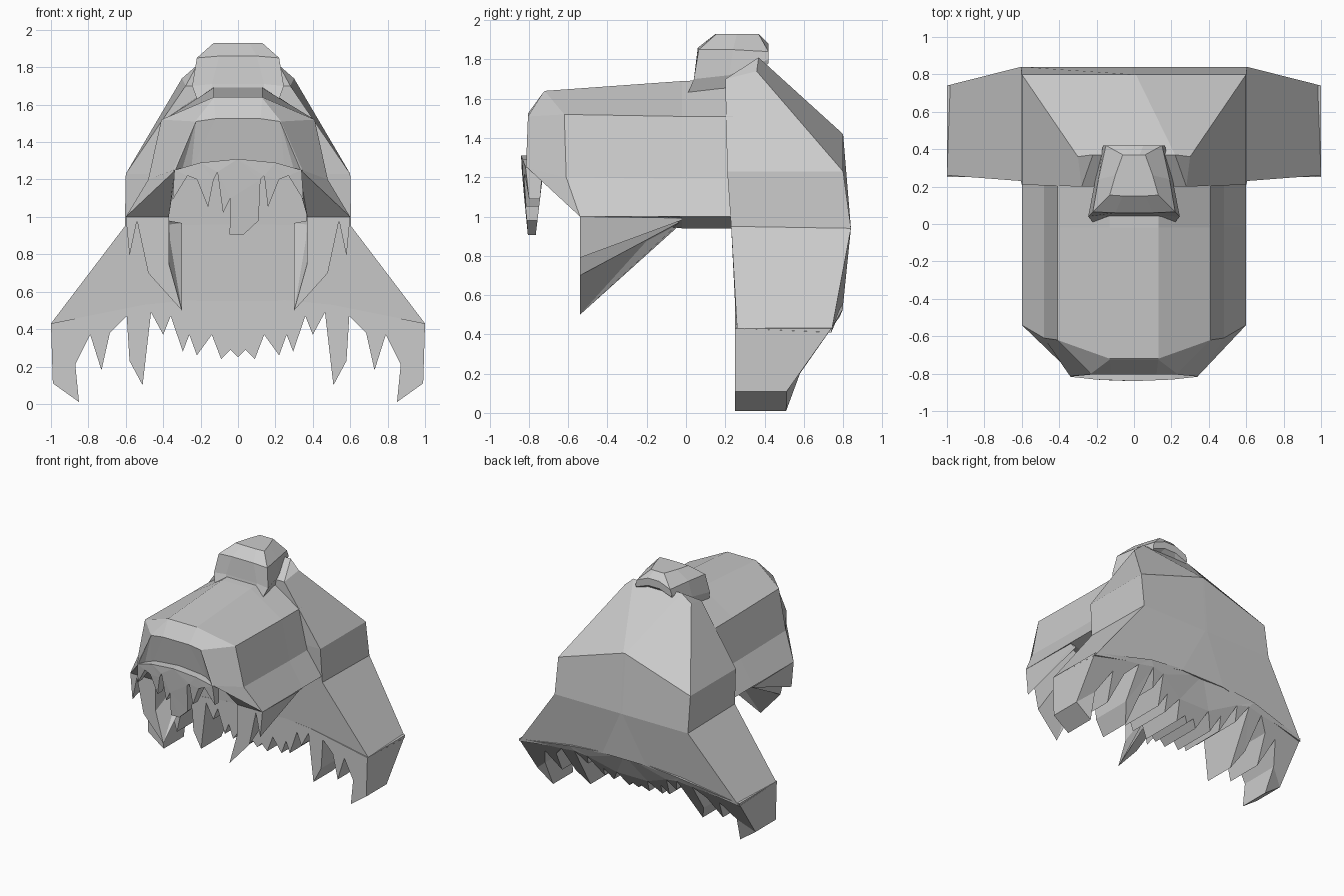
import bpy, bmesh


def finish(name, bm):
    bmesh.ops.recalc_face_normals(bm, faces=bm.faces)
    big = [f for f in bm.faces if len(f.verts) > 4]
    bmesh.ops.triangulate(bm, faces=big)
    me = bpy.data.meshes.new(name)
    bm.to_mesh(me)
    bm.free()
    ob = bpy.data.objects.new(name, me)
    bpy.context.collection.objects.link(ob)
    return ob


def skin(name, rings):
    """Skin closed rings with the same point count, capping both ends."""
    bm = bmesh.new()
    vs = [[bm.verts.new(p) for p in r] for r in rings]
    n = len(vs[0])
    for a, b in zip(vs, vs[1:]):
        for i in range(n):
            j = (i + 1) % n
            bm.faces.new((a[i], a[j], b[j], b[i]))
    bm.faces.new(vs[0])
    bm.faces.new(vs[-1])
    return finish(name, bm)


def loft(name, halves):
    """Rings given as their right half, mirrored in x."""
    return skin(name, [h + [(-x, y, z) for x, y, z in reversed(h)] for h in halves])


def prism(name, pts, front, back):
    return skin(name, [[front(x, z) for x, z in pts], [back(x, z) for x, z in pts]])


# faceted front cap
def cap_section(y, top):
    return [(.13, y, top), (.41, y, 1.51), (.48, y, 1.19),
            (.6, y, 1.0), (.37, y, .94), (.36, y, 1.25)]


loft("front_cap", [
    cap_section(.24, 1.70), cap_section(-.02, 1.69),
    [(.13, -.72, 1.64), (.41, -.62, 1.52), (.48, -.61, 1.2),
     (.6, -.54, 1.0), (.37, -.54, 1.0), (.35, -.6, 1.25)],
    [(.13, -.725, 1.635), (.23, -.80, 1.51), (.345, -.81, 1.25),
     (.34, -.79, 1.245), (.33, -.75, 1.25), (.3, -.72, 1.25)],
    [(.12, -.805, 1.525), (.225, -.805, 1.51), (.335, -.815, 1.25),
     (.33, -.80, 1.25), (.3, -.78, 1.25), (.25, -.76, 1.25)],
])

# flared back panel
loft("back_panel", [
    [(.1, .2, 1.70), (.28, .2, 1.70), (.3, .36, 1.74), (.22, .37, 1.81)],
    [(.1, .21, 1.23), (.6, .21, 1.23), (.6, .80, 1.23), (.01, .80, 1.42)],
    [(.1, .23, .96), (.605, .23, .95), (.605, .84, .94), (.01, .84, .94)],
    [(.2, .25, .55), (1, .26, .43), (1, .74, .41), (.2, .80, .55)],
])

# jagged hem of the back panel
hem = [(1, .43), (.99, .11), (.85, .01), (.87, .21), (.79, .37), (.73, .18),
       (.685, .38), (.595, .47), (.58, .23), (.51, .10), (.465, .49), (.4, .37),
       (.36, .47), (.295, .28), (.26, .37), (.22, .26), (.14, .37), (.09, .24),
       (.04, .29), (0, .25)]
hem += [(-x, z) for x, z in reversed(hem[:-1])] + [(-.5, .53), (0, .58), (.5, .53)]
prism("jagged_hem", hem,
      lambda x, z: (x, .25, z),
      lambda x, z: (x, max(.51, min(.80, .435 + .71 * z)), z))

# side locks tapering towards the back
lock = [(.37, 1.02), (.6, 1.0), (.58, .79), (.54, .98), (.48, .70), (.3, .5), (.37, .75)]
for side, label in ((1, "right"), (-1, "left")):
    prism(label + "_side_lock", [(side * x, z) for x, z in lock],
          lambda x, z: (x, -.54, z),
          lambda x, z: (x, -.02, .98 + (z - .75) * .05))

# pointed fringe
fringe = [(.34, 1.25), (.35, 1.09), (.27, 1.22), (.22, 1.2), (.16, 1.05), (.14, 1.22),
          (.12, 1.2), (.11, .98), (.03, .905), (-.045, .905), (-.04, 1.1), (-.08, 1.02),
          (-.11, 1.24), (-.13, 1.2), (-.16, 1.05), (-.22, 1.2), (-.27, 1.22),
          (-.35, 1.09), (-.34, 1.25), (-.2, 1.29), (0, 1.31), (.2, 1.29)]
prism("fringe", fringe,
      lambda x, z: (x, -.84 + .2 * x * x + .1 * max(0, 1.25 - z), z),
      lambda x, z: (x, -.73 - .12 * max(0, 1.2 - z), z))

# topknot
loft("topknot", [
    [(.14, .04, 1.68), (.22, .01, 1.63), (.19, .20, 1.62), (.16, .42, 1.78), (.05, .42, 1.82)],
    [(.14, .045, 1.71), (.245, .04, 1.70), (.21, .22, 1.72), (.165, .42, 1.80), (.05, .42, 1.84)],
    [(.10, .06, 1.86), (.22, .065, 1.85), (.19, .24, 1.85), (.15, .42, 1.84), (.05, .42, 1.88)],
    [(.06, .15, 1.93), (.13, .155, 1.93), (.10, .26, 1.93), (.06, .37, 1.93), (.03, .37, 1.93)],
])
